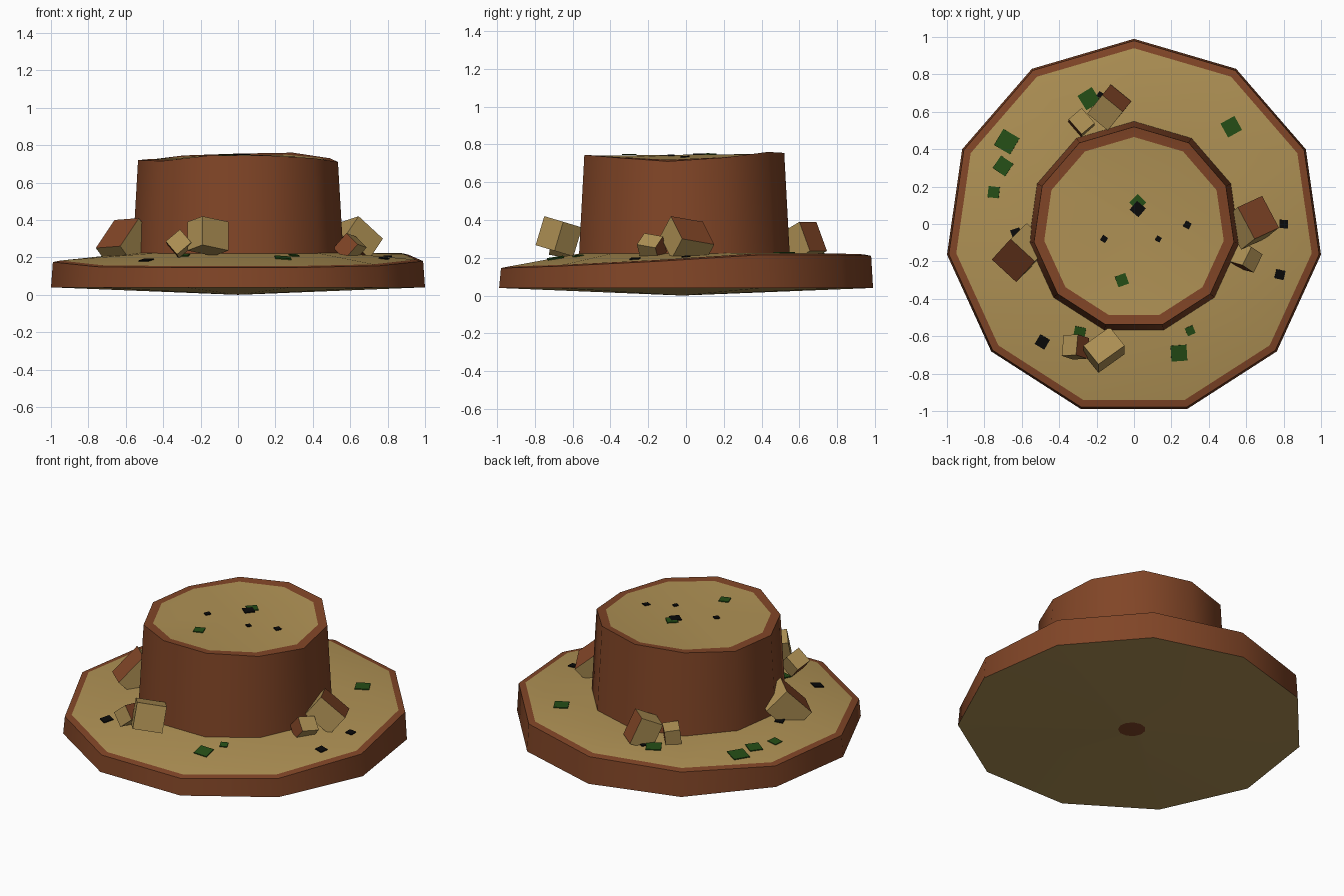
import bpy, bmesh
from math import sin, cos, tau, radians
from mathutils import Vector, Matrix
from mathutils.bvhtree import BVHTree

cube = bpy.data.objects.get("Cube")
if cube:
    bpy.data.objects.remove(cube)

SIDES = 11
CENTRE_Y = -0.02


def material(name, rgb):
    m = bpy.data.materials.new(name)
    m.use_nodes = True
    m.diffuse_color = (*rgb, 1)
    m.node_tree.nodes["Principled BSDF"].inputs["Base Color"].default_value = (*rgb, 1)
    return m


TAN = material("sand tan", (0.43, 0.285, 0.09))
BROWN = material("clay brown", (0.22, 0.06, 0.02))
GREEN = material("leaf green", (0.018, 0.075, 0.008))
BLACK = material("soot black", (0.003, 0.003, 0.003))


def finish(bm, name, mats, smooth=None):
    mesh = bpy.data.meshes.new(name)
    bm.to_mesh(mesh)
    bm.free()
    ob = bpy.data.objects.new(name, mesh)
    bpy.context.collection.objects.link(ob)
    for m in mats:
        mesh.materials.append(m)
    if smooth:
        bpy.ops.object.select_all(action='DESELECT')
        ob.select_set(True)
        bpy.context.view_layer.objects.active = ob
        bpy.ops.object.shade_smooth_by_angle(angle=radians(smooth))
    return ob


def ring(bm, radius, heights):
    """One eleven-sided ring; heights is a number or a list, clockwise from the back."""
    if not isinstance(heights, list):
        heights = [heights] * SIDES
    return [bm.verts.new((radius * sin(tau * k / SIDES),
                          radius * cos(tau * k / SIDES) + CENTRE_Y, z))
            for k, z in enumerate(heights)]


def bridge(bm, low, high, mat):
    for k in range(SIDES):
        n = (k + 1) % SIDES
        bm.faces.new((low[n], low[k], high[k], high[n])).material_index = mat


def fan(bm, rim, z, mat):
    tip = bm.verts.new((0, CENTRE_Y, z))
    for k in range(SIDES):
        bm.faces.new((rim[k], rim[(k + 1) % SIDES], tip)).material_index = mat


def stack(name, rings, start_z, end_z, fan_mats):
    """Joins (radius, heights, material) rings and closes both ends."""
    bm = bmesh.new()
    loops = [ring(bm, r, h) for r, h, _ in rings]
    fan(bm, loops[0], start_z, fan_mats[0])
    for i in range(1, len(loops)):
        bridge(bm, loops[i - 1], loops[i], rings[i][2])
    fan(bm, loops[-1], end_z, fan_mats[1])
    bmesh.ops.recalc_face_normals(bm, faces=bm.faces)
    surface = BVHTree.FromBMesh(bm)
    finish(bm, name, [TAN, BROWN], 36)
    return surface


# Wide, uneven base slab with a brown border and a brown spot underneath
edge = [.21, .215, .215, .18, .155, .145, .145, .15, .175, .17, .195]
lip = [z + .008 for z in edge]
base_surface = stack("base_slab", [
    (.08, .003, 0), (1.01, .04, 0), (1.0, edge, 1), (.96, lip, 1), (.55, .225, 0),
], 0, .225, (1, 0))

# Raised mesa with an uneven brown rim and a tan top
rim = [.755, .76, .73, .71, .73, .745, .745, .715, .72, .72, .745]
inner = [z * .6 + .293 for z in rim]
mesa_surface = stack("mesa", [
    (.57, .2, 1), (.54, rim, 1), (.485, inner, 1),
], .2, .745, (1, 0))


# Boulders: a corner, two edges and a depth; one axis of faces may be brown
def boulder(name, corner, e1, e2, depth, brown_axis):
    e1, e2 = Vector(e1), Vector(e2)
    u = e1.cross(e2).normalized()
    e3 = -u * depth
    bm = bmesh.new()
    bmesh.ops.create_cube(bm, size=1)
    for f in bm.faces:
        axis = max(range(3), key=lambda i: abs(f.normal[i]))
        f.material_index = 1 if axis == brown_axis else 0
    for v in bm.verts:
        a, b, c = v.co + Vector((.5, .5, .5))
        v.co = Vector(corner) + e1 * a + e2 * b + e3 * c
    bmesh.ops.recalc_face_normals(bm, faces=bm.faces)
    finish(bm, name, [TAN, BROWN])


boulder("front_boulder", (-.13, -.55, .36), (-.14, -.1, .03), (.08, -.1, .03), .16, -1)
boulder("front_small_boulder", (-.3, -.59, .33), (-.01, -.11, .02), (.06, -.02, -.07), .1, 2)
boulder("right_boulder", (-.66, -.08, .4), (-.1, -.11, -.15), (.13, -.12, .01), .17, 2)
boulder("left_boulder", (.645, -.08, .42), (.13, .06, -.12), (-.09, .17, -.03), .14, 2)
boulder("left_small_boulder", (.58, -.22, .33), (-.07, .02, -.08), (.06, -.04, -.06), .11, 2)
boulder("back_boulder", (-.06, .6, .39), (-.11, .09, 0), (-.08, -.1, -.06), .17, 1)
boulder("back_small_boulder", (-.28, .48, .325), (.07, .06, -.01), (-.07, .08, -.01), .12, 0)


# Small flat scraps lying on the tan surfaces: x, y, size, turn in degrees
def scraps(name, surface, mat, places):
    bm = bmesh.new()
    for x, y, size, turn in places:
        hit, normal, _, _ = surface.ray_cast(Vector((x, y, 2)), Vector((0, 0, -1)))
        place = (Matrix.Translation(hit + normal * .004)
                 @ normal.to_track_quat('Z', 'Y').to_matrix().to_4x4()
                 @ Matrix.Rotation(radians(turn), 4, 'Z')
                 @ Matrix.Diagonal((size, size, .006, 1)))
        bmesh.ops.create_cube(bm, size=1, matrix=place)
    finish(bm, name, [mat])


scraps("base_green_scraps", base_surface, GREEN, [
    (-.68, .44, .1, -8), (-.7, .31, .08, -12), (-.75, .17, .06, 5), (.52, .52, .085, -12),
    (.24, -.69, .085, -25), (.3, -.57, .045, -5), (-.24, .67, .09, -10), (-.29, -.58, .06, 20)])
scraps("base_black_scraps", base_surface, BLACK, [
    (.8, 0, .045, 30), (.78, -.27, .05, 25), (-.49, -.63, .06, 0), (-.63, -.05, .05, 30),
    (-.18, .69, .03, 15)])
scraps("mesa_green_scraps", mesa_surface, GREEN, [(.02, .115, .065, 35), (-.065, -.3, .06, 20)])
scraps("mesa_black_scraps", mesa_surface, BLACK, [
    (.02, .08, .062, 40), (.285, -.005, .035, 10), (.13, -.08, .028, 40), (-.16, -.08, .032, 20)])
